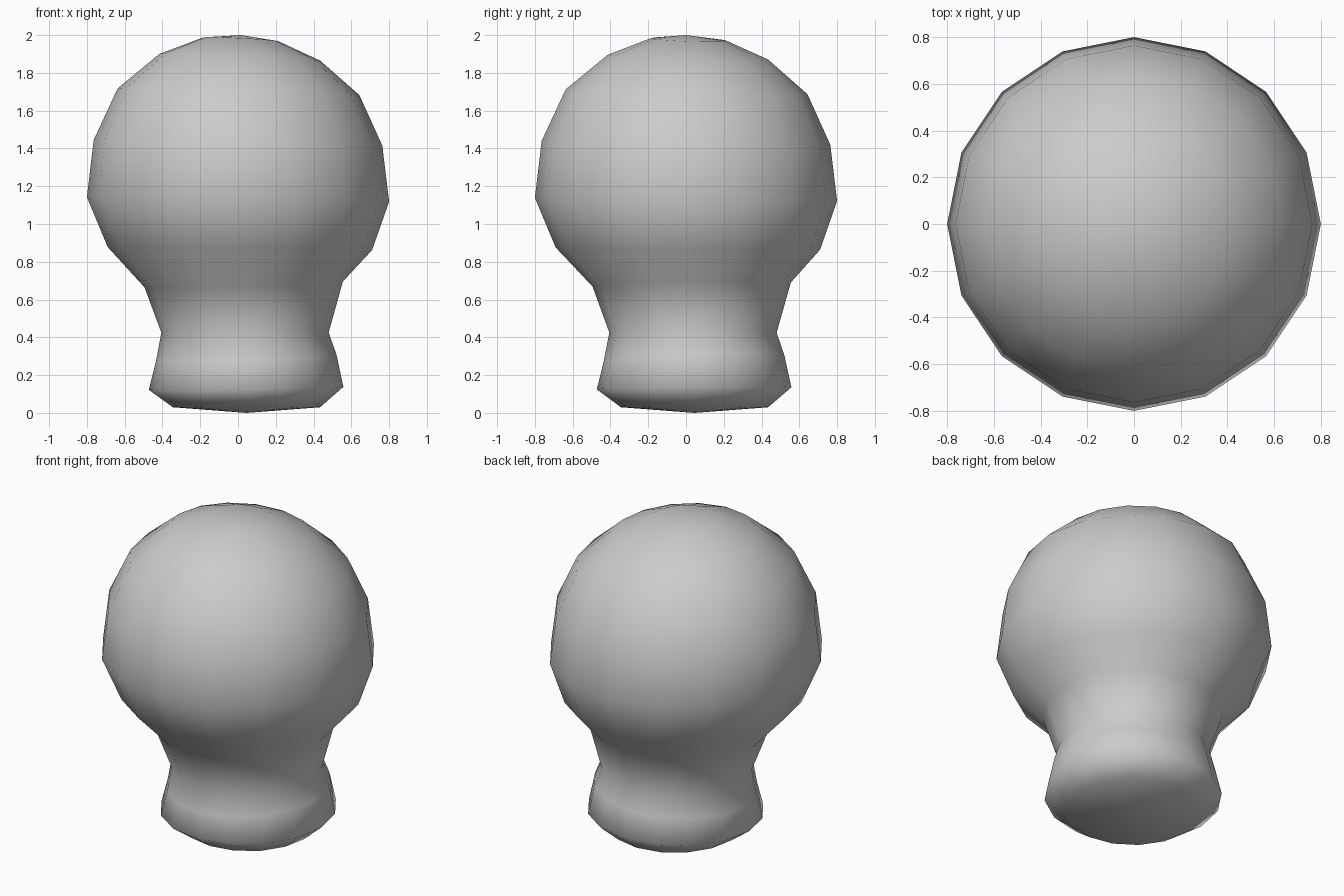
import bpy, bmesh
from math import sin, cos, pi

if "Cube" in bpy.data.objects:
    bpy.data.objects.remove(bpy.data.objects["Cube"])

SIDES = 16

# Rings from bottom to top: radius, height, sideways shift, tilt
RINGS = [
    (0.39, 0.03, 0.045, 0.0),     # underside rim
    (0.515, 0.13, 0.043, 0.008),  # foot, widest
    (0.478, 0.29, 0.043, 0.02),
    (0.443, 0.425, 0.037, 0.0),   # neck
    (0.525, 0.68, 0.03, 0.015),
    (0.70, 0.87, 0.01, -0.008),   # ball
    (0.80, 1.13, 0.0, -0.012),
    (0.764, 1.43, 0.0, -0.015),
    (0.64, 1.70, 0.003, -0.018),
    (0.425, 1.883, 0.01, -0.018),
    (0.20, 1.977, 0.015, -0.01),
]


def add_ring(bm, radius, z, shift, tilt):
    ring = []
    for i in range(SIDES):
        a = 2 * pi * i / SIDES
        lean = tilt * (cos(a) + 0.7 * sin(a))
        ring.append(bm.verts.new((shift + radius * cos(a),
                                  shift + radius * sin(a), z + lean)))
    return ring


# Round ball flowing into a slightly off-centre neck and foot
bm = bmesh.new()
rings = [add_ring(bm, *r) for r in RINGS]
bottom = bm.verts.new((0.045, 0.045, 0.0))
top = bm.verts.new((0.015, 0.0, 2.0))
for i in range(SIDES):
    j = (i + 1) % SIDES
    for lo, hi in zip(rings, rings[1:]):
        bm.faces.new((lo[i], lo[j], hi[j], hi[i]))
    bm.faces.new((bottom, rings[0][j], rings[0][i]))
    bm.faces.new((rings[-1][i], rings[-1][j], top))
bmesh.ops.recalc_face_normals(bm, faces=bm.faces)
for f in bm.faces:
    f.smooth = True

mesh = bpy.data.meshes.new("ball_on_foot")
bm.to_mesh(mesh)
bm.free()
obj = bpy.data.objects.new("ball_on_foot", mesh)
bpy.context.collection.objects.link(obj)
